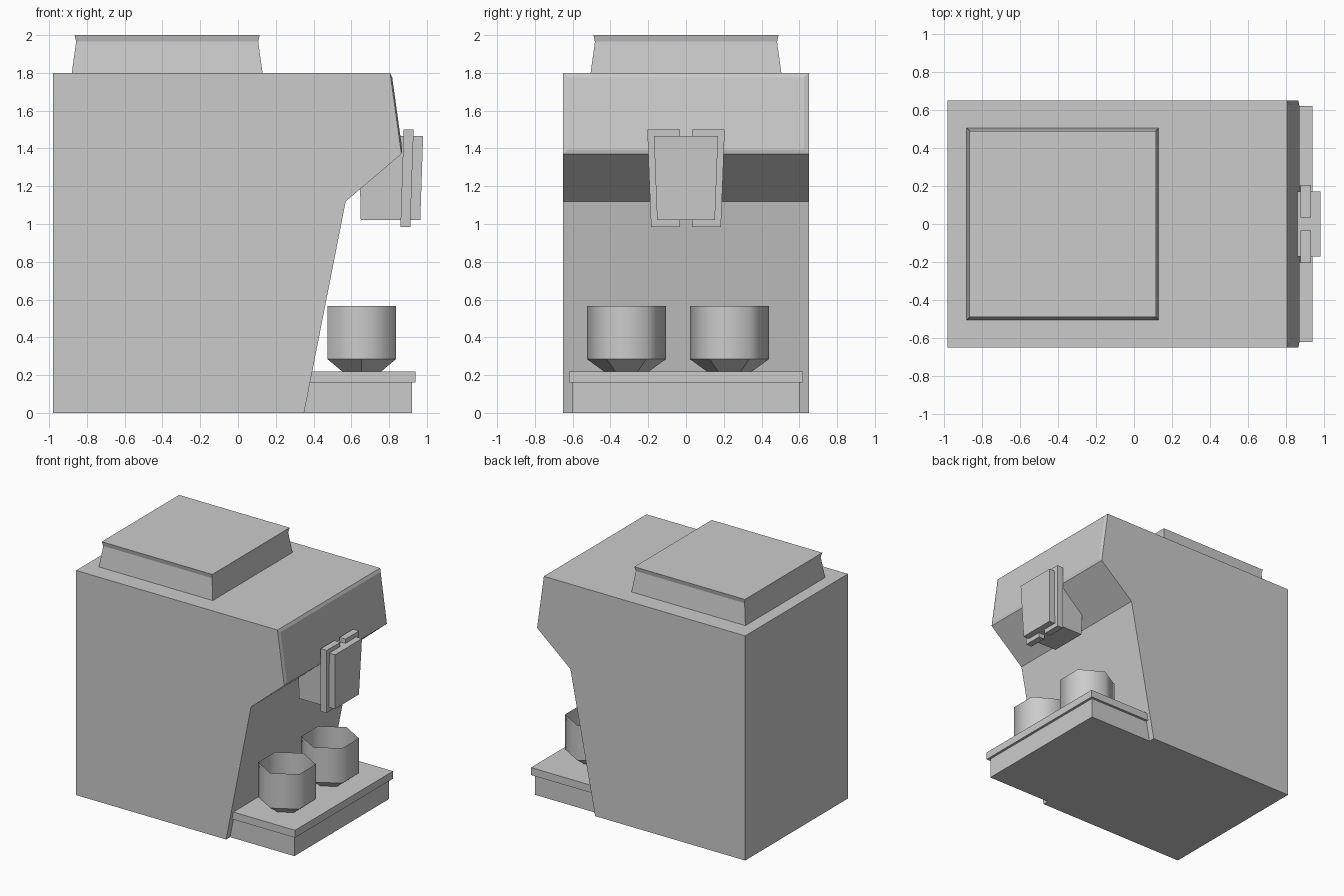
import bpy
import bmesh
import math

cube = bpy.data.objects.get("Cube")
if cube:
    bpy.data.objects.remove(cube, do_unlink=True)

grey = bpy.data.materials.new("plain_grey")
grey.use_nodes = True
colour = (0.6, 0.6, 0.6, 1)
grey.diffuse_color = colour
grey.node_tree.nodes["Principled BSDF"].inputs["Base Color"].default_value = colour


def finish(name, bm):
    """Turn a bmesh into a named grey object."""
    bmesh.ops.recalc_face_normals(bm, faces=bm.faces)
    mesh = bpy.data.meshes.new(name)
    bm.to_mesh(mesh)
    bm.free()
    mesh.materials.append(grey)
    obj = bpy.data.objects.new(name, mesh)
    bpy.context.collection.objects.link(obj)
    return obj


def loft(bm, rings, cap_start=True, cap_end=True):
    """Skin a list of equal-length point rings."""
    rows = [[bm.verts.new(p) for p in ring] for ring in rings]
    walls = []
    for low, high in zip(rows, rows[1:]):
        n = len(low)
        walls.append([bm.faces.new((low[i], low[(i + 1) % n], high[(i + 1) % n], high[i]))
                      for i in range(n)])
    if cap_start:
        bm.faces.new(rows[0][::-1])
    if cap_end:
        bm.faces.new(rows[-1])
    return walls


def rect(x0, x1, y0, y1, z):
    return [(x0, y0, z), (x1, y0, z), (x1, y1, z), (x0, y1, z)]


def stack(name, *rings):
    bm = bmesh.new()
    loft(bm, [rect(*r) for r in rings])
    return finish(name, bm)


# Main housing: side profile extruded across the width
profile = [(-0.98, 0), (0.35, 0), (0.57, 1.12), (0.865, 1.37), (0.805, 1.8), (-0.98, 1.8)]
bm = bmesh.new()
walls = loft(bm, [[(x, y, z) for x, z in profile] for y in (-0.65, 0.65)])
bmesh.ops.recalc_face_normals(bm, faces=bm.faces)
# Slightly raised panel on the brow
bmesh.ops.inset_region(bm, faces=[walls[0][3]], thickness=0.035, depth=0.008)
finish("housing", bm)

# Lid with a narrow lip at its top
stack("lid",
      (-0.88, 0.13, -0.505, 0.505, 1.8),
      (-0.857, 0.107, -0.482, 0.482, 1.965),
      (-0.865, 0.115, -0.49, 0.49, 2.0))

# Drip tray
stack("tray_base", (0.34, 0.92, -0.6, 0.6, 0), (0.36, 0.92, -0.6, 0.6, 0.16))
stack("tray_top", (0.36, 0.94, -0.62, 0.62, 0.16), (0.37, 0.94, -0.62, 0.62, 0.22))

# Dispenser block and the two plates crossing it
stack("spout_block",
      (0.65, 0.965, -0.153, 0.153, 1.02),
      (0.64, 0.98, -0.17, 0.17, 1.465))
for side, name in ((1, "left_spout_plate"), (-1, "right_spout_plate")):
    stack(name,
          (0.86, 0.912, 0.033 * side, 0.185 * side, 0.985),
          (0.877, 0.93, 0.033 * side, 0.205 * side, 1.5))


# Open six-sided cups with tapered feet
def cup(name, y):
    def ring(r, z):
        return [(0.655 + r * math.sin(a * math.pi / 3), y + r * math.cos(a * math.pi / 3), z)
                for a in range(6)]
    bm = bmesh.new()
    walls = loft(bm, [ring(0.12, 0.22), ring(0.21, 0.285), ring(0.21, 0.565)], cap_end=False)
    for face in walls[1]:
        face.smooth = True
    finish(name, bm)


cup("right_cup", -0.315)
cup("left_cup", 0.23)
